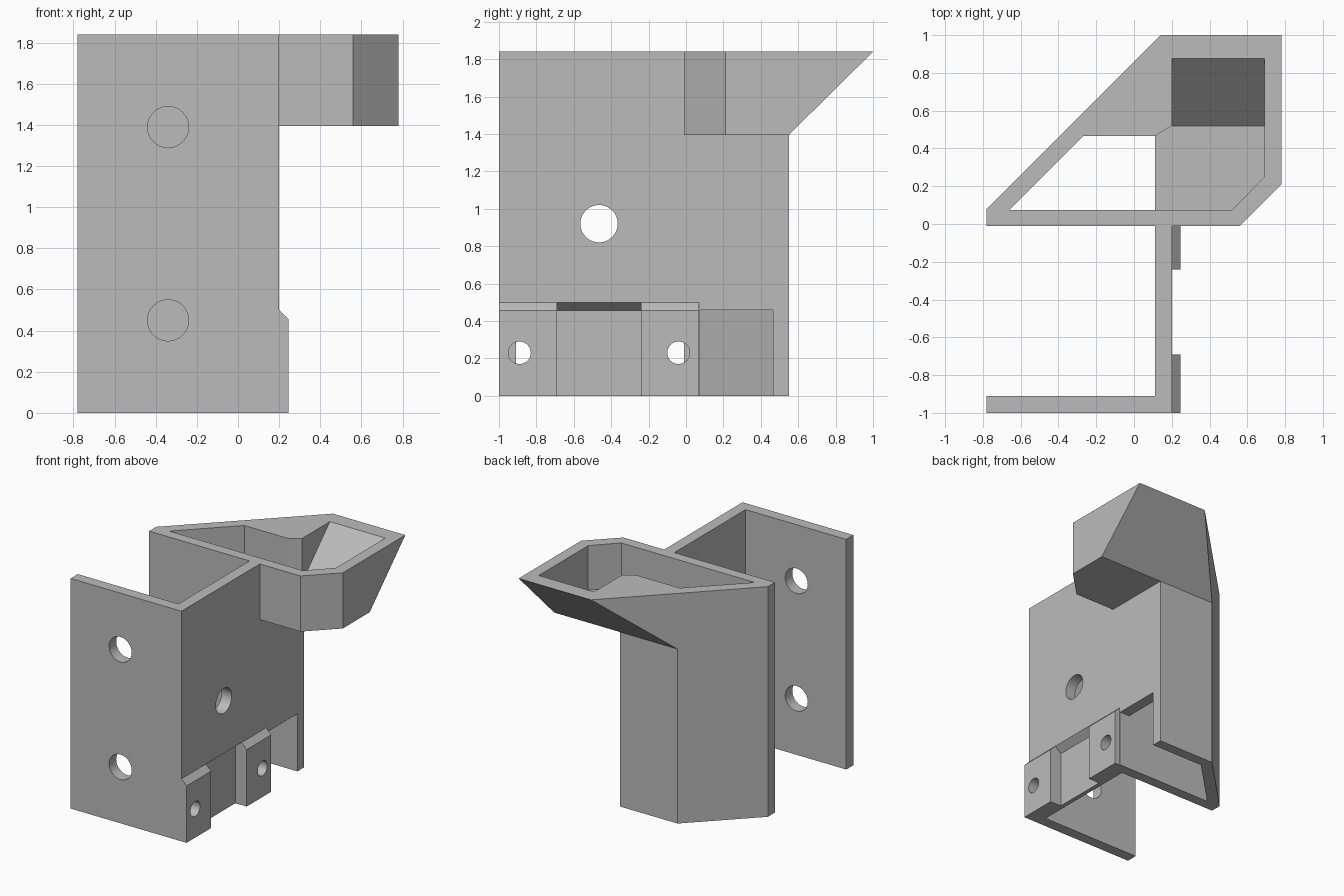
import bpy
import bmesh
import math

if "Cube" in bpy.data.objects:
    bpy.data.objects.remove(bpy.data.objects["Cube"], do_unlink=True)

GREY = (0.5, 0.5, 0.5, 1.0)
grey = bpy.data.materials.new("plain grey")
grey.use_nodes = True
grey.diffuse_color = GREY
grey.node_tree.nodes["Principled BSDF"].inputs["Base Color"].default_value = GREY

H = 1.84          # overall height
CUP_Z = 1.395     # underside of the cup
FLOOR_Z = 1.485   # inside floor of the cup


def place(axis, p, d):
    """Turn a 2D profile point and a depth into a 3D point."""
    a, b = p
    return {"x": (d, a, b), "y": (a, d, b), "z": (a, b, d)}[axis]


def loft(name, axis, start, lo, end, hi):
    """Solid between two matching outlines."""
    bm = bmesh.new()
    v0 = [bm.verts.new(place(axis, p, lo)) for p in start]
    v1 = [bm.verts.new(place(axis, p, hi)) for p in end]
    n = len(v0)
    bm.faces.new(v0)
    bm.faces.new(v1)
    for i in range(n):
        j = (i + 1) % n
        bm.faces.new((v0[i], v0[j], v1[j], v1[i]))
    bmesh.ops.recalc_face_normals(bm, faces=bm.faces)
    mesh = bpy.data.meshes.new(name)
    bm.to_mesh(mesh)
    bm.free()
    mesh.materials.append(grey)
    obj = bpy.data.objects.new(name, mesh)
    bpy.context.collection.objects.link(obj)
    return obj


def prism(name, axis, pts, lo, hi):
    return loft(name, axis, pts, lo, pts, hi)


def rect(a0, b0, a1, b1):
    return [(a0, b0), (a1, b0), (a1, b1), (a0, b1)]


def hole(axis, centre, r, lo, hi, sides=40):
    """Round cutter."""
    pts = [(centre[0] + r * math.cos(2 * math.pi * i / sides),
            centre[1] + r * math.sin(2 * math.pi * i / sides)) for i in range(sides)]
    return prism("hole_cutter", axis, pts, lo, hi)


def cut(obj, *cutters):
    """Subtract each cutter, then discard it."""
    for c in cutters:
        c.hide_render = True
        mod = obj.modifiers.new("cut", "BOOLEAN")
        mod.operation = "DIFFERENCE"
        mod.solver = "EXACT"
        mod.object = c
        bpy.context.view_layer.objects.active = obj
        bpy.ops.object.modifier_apply(modifier=mod.name)
        bpy.data.objects.remove(c, do_unlink=True)


# Front plate with two mounting holes
plate = prism("front_plate", "z", rect(-0.78, -1, 0.11, -0.91), 0, H)
cut(plate, *[hole("y", (-0.34, z), 0.1, -1.1, -0.8) for z in (0.45, 1.39)])

# Side wall with a cable hole, a recess between the pads and pad holes
PAD_HOLES = [(-0.89, 0.23), (-0.04, 0.23)]


def pad_hole(centre):
    return hole("x", centre, 0.06, 0.11, 0.4)


wall = prism("side_wall", "z", rect(0.11, -1, 0.2, -0.01), 0, H)
recess = prism("recess_cutter", "y",
               [(0.145, -0.1), (0.145, 0.455), (0.2, 0.5), (0.255, 0.545), (0.255, -0.1)],
               -0.69, -0.24)
cut(wall, recess, hole("x", (-0.465, 0.92), 0.1, 0, 0.4),
    *[hole("x", c, 0.06, 0.05, 0.4) for c in PAD_HOLES])

# Raised pads with chamfered tops
pad_profile = [(0.2, 0), (0.245, 0), (0.245, 0.455), (0.2, 0.5)]
for name, lo, hi, c in (("front_pad", -1, -0.69, PAD_HOLES[0]),
                        ("rear_pad", -0.24, 0.07, PAD_HOLES[1])):
    pad = prism(name, "y", pad_profile, lo, hi)
    cut(pad, pad_hole(c))

# Hollow column, open at the bottom and on its lower right side
channel = [(-0.66, 0.075), (0.11, 0.075), (0.11, 0.465), (-0.27, 0.465)]
column = prism("column", "z",
               [(-0.78, -0.01), (0.2, -0.01), (0.2, 0.55), (-0.31, 0.55), (-0.78, 0.08)],
               0, CUP_Z)
cut(column, prism("channel_cutter", "z", channel, -0.1, H),
    prism("window_cutter", "x", rect(0.075, -0.1, 0.465, 0.46), 0.05, 0.3),
    pad_hole(PAD_HOLES[1]))

# Cup with a back that leans outwards
cup_base = [(-0.78, -0.01), (0.56, -0.01), (0.78, 0.21),
            (0.78, 0.55), (-0.31, 0.55), (-0.78, 0.08)]
cup_rim = cup_base[:3] + [(0.78, 1), (0.14, 1)] + cup_base[5:]
cup = loft("cup", "z", cup_base, CUP_Z, cup_rim, H)
opening = [(-0.66, 0.075), (0.52, 0.075), (0.69, 0.25), (0.69, 0.52),
           (0.2, 0.52), (0.11, 0.465), (-0.27, 0.465)]
slope = [(0.3, FLOOR_Z), (0.52, FLOOR_Z), (0.915, 1.88), (0.3, 1.88)]
cut(cup, prism("opening_cutter", "z", opening, FLOOR_Z, 2),
    prism("slope_cutter", "x", slope, 0.2, 0.69),
    prism("channel_cutter", "z", channel, 1.3, 1.6))
